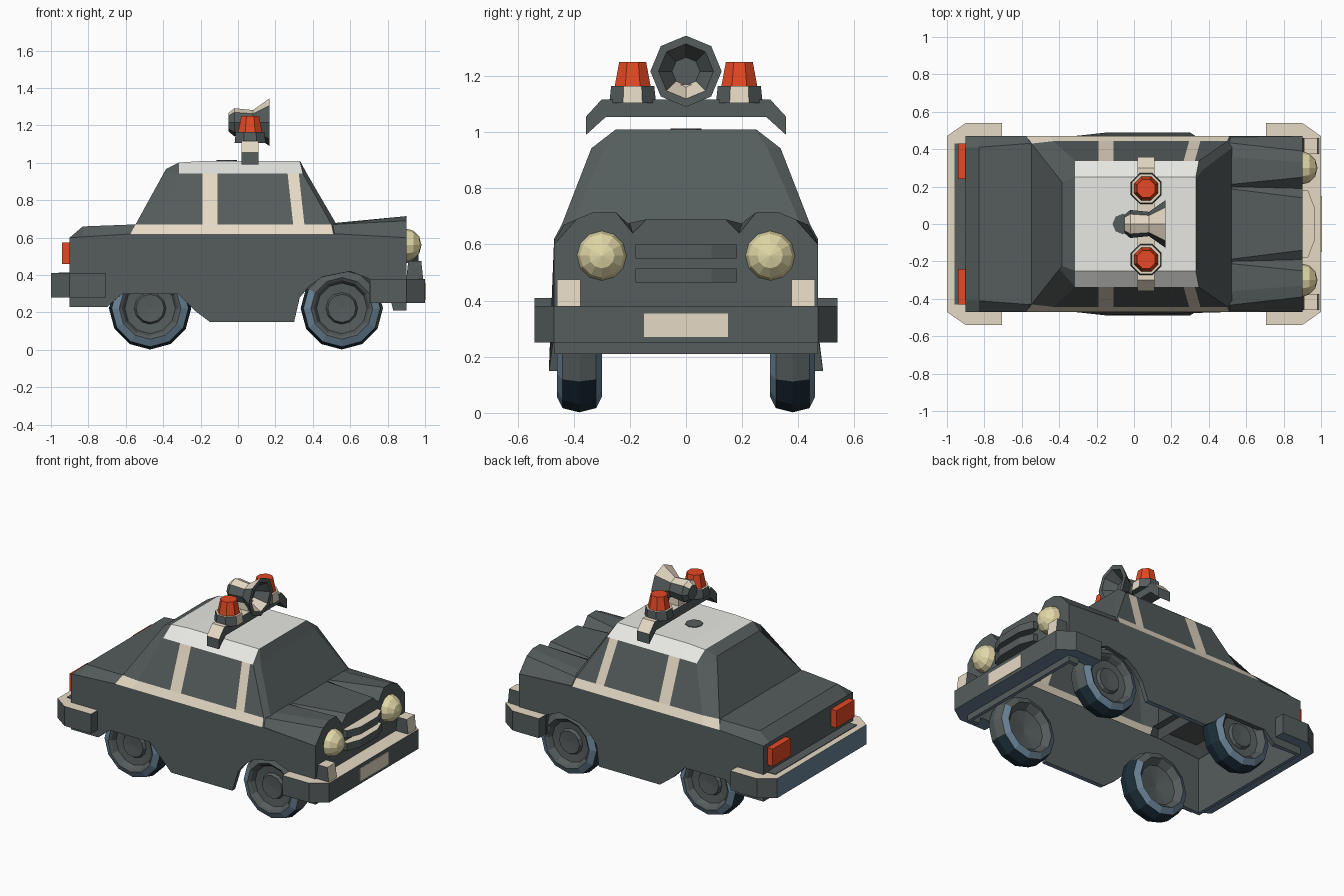
import bpy, bmesh, math
from mathutils import Vector

if "Cube" in bpy.data.objects:
    bpy.data.objects.remove(bpy.data.objects["Cube"])

# Flat colours
COLOURS = [("slate grey", (0.092, 0.108, 0.108)), ("roof white", (0.80, 0.80, 0.77)),
           ("beige", (0.79, 0.70, 0.56)), ("signal red", (0.78, 0.065, 0.017)),
           ("lamp yellow", (0.76, 0.69, 0.39)), ("steel blue", (0.145, 0.23, 0.31)),
           ("navy", (0.012, 0.03, 0.045))]
MATS = []
for label, rgb in COLOURS:
    m = bpy.data.materials.new(label)
    m.diffuse_color = (*rgb, 1)
    m.use_nodes = True
    m.node_tree.nodes["Principled BSDF"].inputs["Base Color"].default_value = m.diffuse_color
    MATS.append(m)
GREY, WHITE, BEIGE, RED, YELLOW, STEEL, NAVY = range(7)


def trim(c, n):
    """Beige on top, blue underneath, grey elsewhere."""
    return BEIGE if n.z > 0.5 else STEEL if n.z < -0.5 else GREY


def topped(c, n):
    return BEIGE if n.z > 0.5 else GREY


def fronted(c, n):
    return BEIGE if n.z > 0.5 or n.x > 0.8 else GREY


def finish(name, bm, rule=GREY, drop=None):
    bmesh.ops.remove_doubles(bm, verts=bm.verts, dist=1e-5)
    bmesh.ops.recalc_face_normals(bm, faces=bm.faces)
    bm.normal_update()
    for f in bm.faces:
        f.material_index = rule if isinstance(rule, int) else rule(f.calc_center_median(), f.normal)
    if drop:
        dead = [f for f in bm.faces if drop(f.calc_center_median(), f.normal)]
        bmesh.ops.delete(bm, geom=dead, context='FACES')
    me = bpy.data.meshes.new(name)
    bm.to_mesh(me)
    bm.free()
    for m in MATS:
        me.materials.append(m)
    ob = bpy.data.objects.new(name, me)
    bpy.context.collection.objects.link(ob)
    return ob


def place(axis, u, v, w):
    return {'x': (w, u, v), 'y': (u, w, v), 'z': (u, v, w)}[axis]


def prism(name, pts, axis, a, b, rule=GREY, drop=None, tweak=None):
    bm = bmesh.new()
    rings = [[bm.verts.new(place(axis, u, v, w)) for u, v in pts] for w in (a, b)]
    bm.faces.new(rings[0])
    bm.faces.new(rings[1])
    n = len(pts)
    for i in range(n):
        j = (i + 1) % n
        bm.faces.new((rings[0][i], rings[0][j], rings[1][j], rings[1][i]))
    if tweak:
        for v in bm.verts:
            tweak(v)
    return finish(name, bm, rule, drop)


def box(name, x, y, z, rule=GREY):
    return prism(name, [(x[0], y[0]), (x[1], y[0]), (x[1], y[1]), (x[0], y[1])], 'z', *z, rule)


def revolve(name, profile, n, axis, centre, rule=GREY, turn=0.0):
    """profile: (distance along axis, radius)"""
    bm = bmesh.new()
    rings = []
    for w, r in profile:
        ring = []
        for i in range(n):
            t = turn + 2 * math.pi * i / n
            p = place(axis, r * math.cos(t), r * math.sin(t), w)
            ring.append(bm.verts.new(Vector(p) + Vector(centre)))
            if r == 0:
                ring *= n
                break
        rings.append(ring)
    for p, q in zip(rings, rings[1:]):
        for i in range(n):
            j = (i + 1) % n
            bm.faces.new(list(dict.fromkeys((p[i], p[j], q[j], q[i]))))
    return finish(name, bm, rule)


def loft(name, sections, rule=GREY, cap=False):
    """sections: (x, half cross-section as (y, z) from the outside in), mirrored in y"""
    bm = bmesh.new()
    strips = []
    for x, half in sections:
        pts = [(-y, z) for y, z in half] + [(y, z) for y, z in reversed(half)]
        strips.append([bm.verts.new((x, y, z)) for y, z in pts])
    for p, q in zip(strips, strips[1:]):
        for i in range(len(p) - 1):
            bm.faces.new((p[i], q[i], q[i + 1], p[i + 1]))
    if cap:
        bm.faces.new(strips[-1])
    return finish(name, bm, rule)


# Lower body shell with wheel arches, open underneath
side = [(-.9, .23), (-.7, .23), (-.62, .30), (-.32, .30), (-.23, .21), (-.15, .15), (.30, .15),
        (.33, .28), (.38, .34), (.45, .39), (.60, .42), (.70, .38), (.70, .25), (.82, .25),
        (.83, .21), (.9, .21), (.9, .60), (.53, .62), (-.57, .62), (-.9, .60)]


def flare(v):
    if v.co.z < 0.2:
        v.co.y *= 1.04


body = prism("lower_body", side, 'y', -.47, .47, GREY,
             lambda c, n: abs(n.y) < .5 and not (abs(n.x) > .9 and abs(c.x) > .88), flare)
shell = body.modifiers.new("thickness", 'SOLIDIFY')
shell.thickness, shell.offset = 0.03, -1
bpy.context.view_layer.objects.active = body
bpy.ops.object.modifier_apply(modifier=shell.name)
for f in body.data.polygons:
    if f.normal.z < -.9 and f.center.z < .26:
        f.material_index = STEEL

# Hood with raised fenders, and rear deck
loft("hood", [(.50, [(.465, .62), (.435, .67), (.36, .677), (.21, .677), (.20, .677), (.19, .677)]),
              (.90, [(.47, .60), (.39, .69), (.33, .715), (.25, .715), (.19, .64), (.14, .69)])],
     cap=True)
loft("rear_deck", [(-.9, [(.47, .60), (.41, .60)]), (-.83, [(.47, .604), (.41, .66)]),
                   (-.57, [(.47, .62), (.43, .67)]), (-.50, [(.45, .62), (.42, .67)])])

# Cabin: stacked rows cut into columns for trim, pillars, windows and roof
# (z, rear z, x of each column, half width at rear / side / front)
rows = [(.62, .62, (-.575, -.45, -.19, -.11, .30, .36, .51, .535), (.47, .47, .45)),
        (.67, .67, (-.548, -.43, -.19, -.11, .295, .355, .50, .527), (.43, .443, .41)),
        (.943, .943, (-.398, -.315, -.19, -.11, .265, .325, .347, .368), (.24, .337, .29)),
        (1.01, .967, (-.385, -.315, -.19, -.11, .265, .325, .33, .332), (.225, .25, .245))]


def cabin_rule(c, n):
    if c.z < .67:
        return BEIGE if abs(n.x) < .5 else GREY
    if c.z > .95:
        return WHITE if -.315 < c.x < .335 and n.x < .5 else GREY
    return BEIGE if -.19 < c.x < -.11 or .28 < c.x < .34 and abs(n.x) < .5 else GREY


bm = bmesh.new()
loops = []
for z, zr, xs, (yr, ys, yf) in rows:
    pts = [(x, yr if i == 0 else yf if i == 7 else ys, zr if i == 0 else z - (z - zr) * .2 * (i == 1))
           for i, x in enumerate(xs)]
    loops.append([bm.verts.new((x, -y, h)) for x, y, h in pts] +
                 [bm.verts.new(p) for p in reversed(pts)])
for p, q in zip(loops, loops[1:]):
    for i in range(16):
        j = (i + 1) % 16
        bm.faces.new((p[i], p[j], q[j], q[i]))
for i in range(7):
    t = loops[-1]
    bm.faces.new((t[i], t[i + 1], t[14 - i], t[15 - i]))
finish("cabin", bm, cabin_rule)

# Wheels: hub, dished rim, rounded tyre
tyre = [(.05, 0), (.055, .075), (.035, .085), (.04, .135), (.07, .15), (.08, .165), (.06, .205),
        (0, .22), (-.06, .205), (-.08, .165), (-.04, .13), (-.02, 0)]
for sx, x in (("front", .555), ("rear", -.47)):
    for s, sy in ((1, "left"), (-1, "right")):
        def wheel_rule(c, n, x=x, s=s):
            r = math.hypot(c.x - x, c.z - .222)
            if r < .165 or c.z > .30 or (x > 0 and n.x > .5 and r > .195 and c.z > .12):
                return GREY
            return STEEL if r < .195 else NAVY
        revolve(f"{sx}_{sy}_wheel", [(w * s, r) for w, r in tyre], 12, 'y', (x, s * .38, .222), wheel_rule)

# Wraparound bumpers
for name, e, z in (("front_bumper", 1, (.25, .38)), ("rear_bumper", -1, (.28, .41))):
    half = [(.705, .54), (.90, .54), (1.0, .47)]
    inner = [(.705, .47), (.90, .47)]
    pts = ([(e * x, y) for x, y in half] + [(e * x, -y) for x, y in reversed(half)] +
           [(e * x, -y) for x, y in inner] + [(e * x, y) for x, y in reversed(inner)])
    prism(name, pts, 'z', *z, lambda c, n: STEEL if c.x < -.97 and n.x < -.9 else trim(c, n))
box("rear_bumper_inset", (-.96, -.90), (-.43, .43), (.405, .414))
box("number_plate", (.995, 1.004), (-.15, .15), (.27, .355), BEIGE)

# Grille bars, bowed forward
bow = [(.89, -.18), (.93, -.18), (.965, -.09), (.965, .09), (.93, .18), (.89, .18)]
for i, z in enumerate((.465, .55)):
    prism(f"grille_bar_{i + 1}", bow, 'z', z, z + .05, topped)

# Paired lamps and roof beacons
dome = [(-.03, .085)] + [(.088 * math.sin(math.radians(a)), .09 * math.cos(math.radians(a)))
                         for a in (0, 30, 60)] + [(.088, 0)]
for s, sy in ((1, "left"), (-1, "right")):
    revolve(f"{sy}_headlight", dome, 12, 'x', (.893, s * .30, .56), YELLOW)
    prism(f"{sy}_bumper_lamp", [(.90, .38), (.99, .38), (.98, .475), (.91, .475)], 'y',
          s * .375, s * .46, fronted)
    box(f"{sy}_tail_light", (-.94, -.89), sorted((s * .24, s * .43)), (.46, .575), RED)
    revolve(f"{sy}_beacon_base", [(1.105, 0), (1.105, .09), (1.165, .083), (1.165, 0)], 8, 'z',
            (.065, s * .19, 0), fronted, math.pi / 8)
    revolve(f"{sy}_beacon", [(1.16, 0), (1.16, .07), (1.25, .052), (1.25, 0)], 8, 'z',
            (.065, s * .19, 0), RED, math.pi / 8)

# Roof bar, loudspeaker horn and its cable plate
bar = [(.30, 1.117), (.357, 1.055), (.357, .99), (.285, 1.055)]
prism("roof_bar", bar + [(-y, z) for y, z in reversed(bar)], 'x', .02, .11, topped)
box("horn_mount", (.03, .10), (-.035, .035), (1.10, 1.17), BEIGE)
horn = [(-.05, 0), (-.05, .05), (-.02, .075), (.08, .065), (.168, .127), (.168, .098), (.09, .05), (.09, 0)]
revolve("loudspeaker", horn, 8, 'x', (0, 0, 1.217), topped)
revolve("roof_plate", [(1.005, .055), (1.014, .055), (1.014, 0)], 8, 'z', (-.06, 0, 0), GREY)
